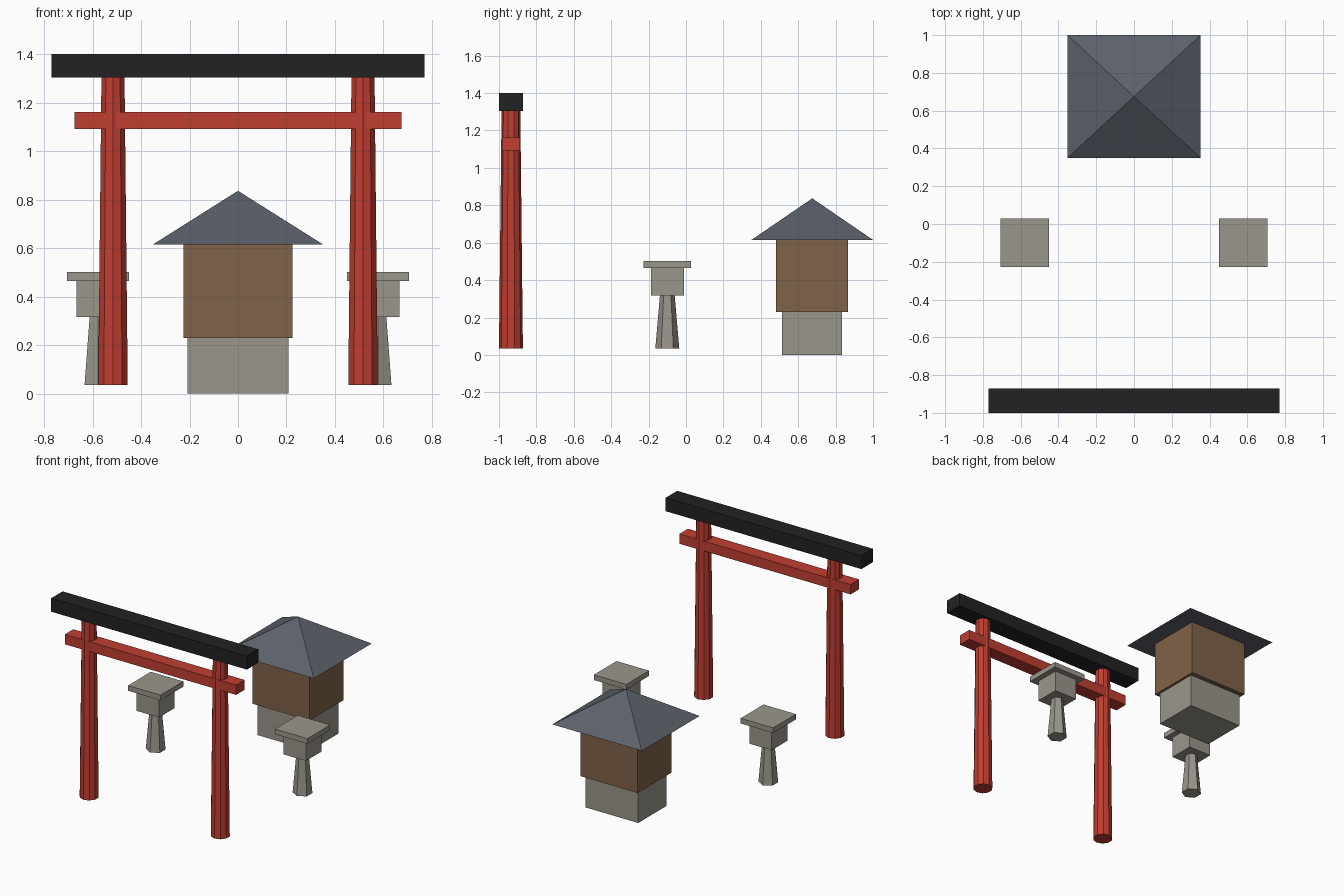
import bpy
import bmesh
from math import pi
from mathutils import Matrix

cube = bpy.data.objects.get("Cube")
if cube:
    bpy.data.objects.remove(cube, do_unlink=True)


def material(name, rgb):
    """Flat material from 0-255 display values, stored as linear."""
    lin = [((c / 255 + 0.055) / 1.055) ** 2.4 for c in rgb]
    mat = bpy.data.materials.new(name)
    mat.use_nodes = True
    mat.diffuse_color = (*lin, 1)
    bsdf = next(n for n in mat.node_tree.nodes if n.type == 'BSDF_PRINCIPLED')
    bsdf.inputs["Base Color"].default_value = (*lin, 1)
    bsdf.inputs["Roughness"].default_value = 0.9
    return mat


RED = material("red paint", (192, 62, 50))
BLACK = material("black beam", (34, 34, 34))
STONE = material("grey stone", (154, 150, 140))
WOOD = material("brown wood", (128, 98, 72))
SLATE = material("slate roof", (92, 97, 106))


def finish(name, bm, loc, mat):
    mesh = bpy.data.meshes.new(name)
    bm.to_mesh(mesh)
    bm.free()
    mesh.materials.append(mat)
    obj = bpy.data.objects.new(name, mesh)
    obj.location = loc
    bpy.context.collection.objects.link(obj)
    return obj


def box(name, x, y, half_x, half_y, z0, z1, mat):
    bm = bmesh.new()
    bmesh.ops.create_cube(bm, size=1)
    bmesh.ops.scale(bm, vec=(2 * half_x, 2 * half_y, z1 - z0), verts=bm.verts)
    return finish(name, bm, (x, y, (z0 + z1) / 2), mat)


def taper(name, x, y, sides, r0, r1, z0, z1, mat):
    bm = bmesh.new()
    bmesh.ops.create_cone(bm, cap_ends=True, segments=sides,
                          radius1=r0, radius2=r1, depth=z1 - z0)
    return finish(name, bm, (x, y, (z0 + z1) / 2), mat)


# Gate beams
GATE_Y = -0.936
box("gate_top_beam", 0, GATE_Y, 0.77, 0.064, 1.305, 1.401, BLACK)
box("gate_tie_beam", 0, GATE_Y, 0.674, 0.048, 1.093, 1.163, RED)

# Gate pillars and stone lanterns, one of each per side
LANTERN_Y = -0.1
for side, s in (("left", 1), ("right", -1)):
    taper(f"gate_pillar_{side}", s * 0.516, GATE_Y, 10,
          0.064, 0.05, 0.035, 1.315, RED)
    x = s * 0.578
    taper(f"lantern_post_{side}", x, LANTERN_Y, 6,
          0.064, 0.0385, 0.035, 0.33, STONE)
    box(f"lantern_box_{side}", x, LANTERN_Y, 0.088, 0.088, 0.317, 0.467, STONE)
    box(f"lantern_cap_{side}", x, LANTERN_Y, 0.128, 0.128, 0.465, 0.502, STONE)

# Shrine house
HOUSE_Y = 0.674
box("shrine_base", 0, HOUSE_Y, 0.208, 0.16, 0, 0.235, STONE)
box("shrine_body", 0, HOUSE_Y, 0.225, 0.192, 0.23, 0.616, WOOD)

# Pyramid roof, turned so its eaves run along the axes
bm = bmesh.new()
bmesh.ops.create_cone(bm, cap_ends=True, segments=4,
                      radius1=2 ** 0.5, radius2=0, depth=1)
bmesh.ops.remove_doubles(bm, verts=bm.verts, dist=0.0001)
bmesh.ops.rotate(bm, cent=(0, 0, 0), matrix=Matrix.Rotation(pi / 4, 3, 'Z'),
                 verts=bm.verts)
bmesh.ops.scale(bm, vec=(0.352, 0.325, 0.222), verts=bm.verts)
finish("shrine_roof", bm, (0, 0.675, 0.726), SLATE)
